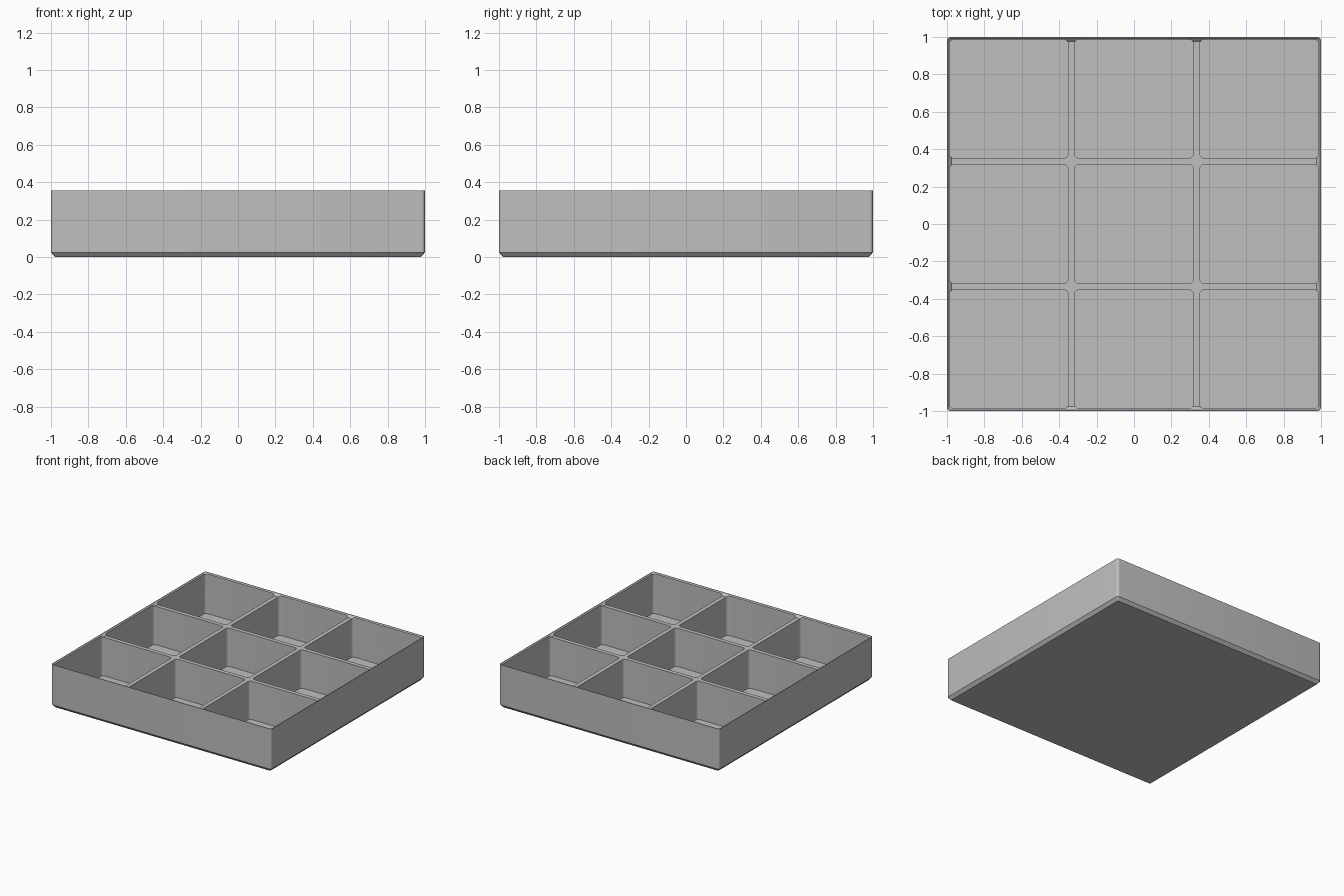
import bpy, bmesh
from math import pi, sin, cos, radians

cube = bpy.data.objects.get("Cube")
if cube:
    bpy.data.objects.remove(cube, do_unlink=True)

HEIGHT = 0.355
DIVIDER_TOP = 0.335
FLOOR = 0.02
STEPS = 6

grey = bpy.data.materials.new("plain grey")
grey.use_nodes = True
colour = (0.52, 0.52, 0.52, 1)
grey.diffuse_color = colour
grey.node_tree.nodes["Principled BSDF"].inputs["Base Color"].default_value = colour


def rounded_outline(x0, x1, y0, y1, r):
    """Counter-clockwise rectangle with rounded corners."""
    corners = [(x1 - r, y1 - r), (x0 + r, y1 - r), (x0 + r, y0 + r), (x1 - r, y0 + r)]
    return [(cx + r * cos(a), cy + r * sin(a))
            for i, (cx, cy) in enumerate(corners)
            for a in [(i + k / STEPS) * pi / 2 for k in range(STEPS + 1)]]


def loft(bm, sections):
    """Closed solid through stacked (outline, height) sections."""
    rings = [[bm.verts.new((x, y, z)) for x, y in outline] for outline, z in sections]
    for low, high in zip(rings, rings[1:]):
        n = len(low)
        for i in range(n):
            j = (i + 1) % n
            bm.faces.new((low[i], low[j], high[j], high[i]))
    bm.faces.new(rings[0][::-1])
    bm.faces.new(rings[-1])


def make_object(name, bm):
    mesh = bpy.data.meshes.new(name)
    bm.to_mesh(mesh)
    bm.free()
    mesh.materials.append(grey)
    obj = bpy.data.objects.new(name, mesh)
    bpy.context.collection.objects.link(obj)
    return obj


def square(half, r):
    return rounded_outline(-half, half, -half, half, r)


# Outer body with a chamfered foot
bm = bmesh.new()
loft(bm, [(square(0.978, 0.006), 0), (square(1, 0.02), 0.025), (square(1, 0.02), HEIGHT)])
tray = make_object("compartment_tray", bm)

# Sloped stacking lip above the dividers
bm = bmesh.new()
loft(bm, [(square(0.975, 0.005), DIVIDER_TOP), (square(0.995, 0.015), HEIGHT),
          (square(0.995, 0.015), HEIGHT + 0.1)])
lip_cutter = make_object("lip_cutter", bm)

# Nine compartments in a grid
spans = [(-0.987, -0.352), (-0.318, 0.318), (0.352, 0.987)]
bm = bmesh.new()
for x0, x1 in spans:
    for y0, y1 in spans:
        outline = rounded_outline(x0, x1, y0, y1, 0.025)
        loft(bm, [(outline, FLOOR), (outline, HEIGHT + 0.1)])
cell_cutter = make_object("cell_cutter", bm)

# Cut the hollow shapes out of the body
bpy.ops.object.select_all(action='DESELECT')
bpy.context.view_layer.objects.active = tray
tray.select_set(True)
for cutter in (lip_cutter, cell_cutter):
    cutter.hide_render = True
    cut = tray.modifiers.new(cutter.name, 'BOOLEAN')
    cut.operation = 'DIFFERENCE'
    cut.solver = 'EXACT'
    cut.object = cutter
    bpy.ops.object.modifier_apply(modifier=cut.name)
    bpy.data.objects.remove(cutter, do_unlink=True)

bpy.ops.object.shade_smooth_by_angle(angle=radians(30))
